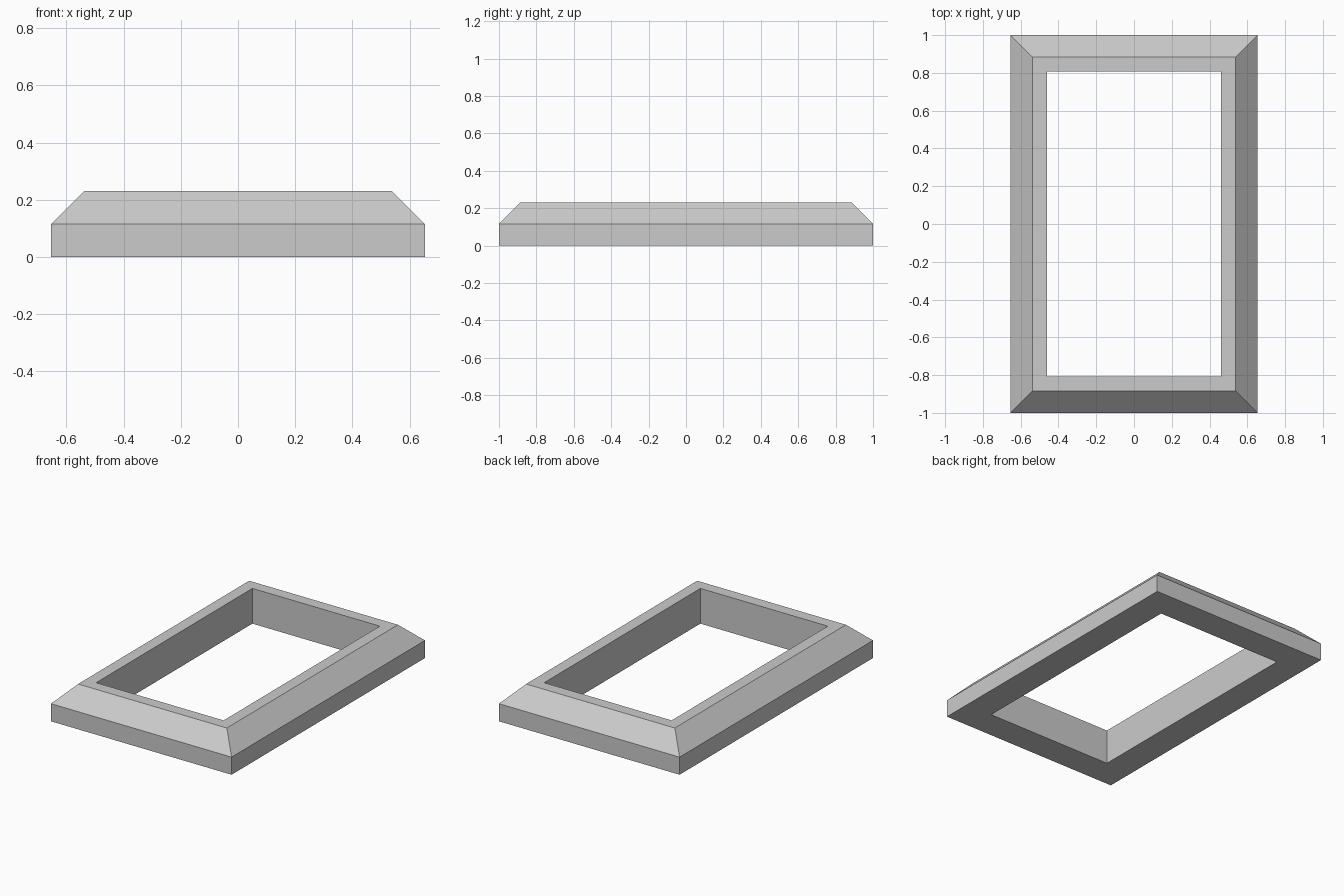
import bpy
import bmesh

cube = bpy.data.objects.get("Cube")
if cube:
    bpy.data.objects.remove(cube, do_unlink=True)

# Plain grey material
grey = bpy.data.materials.new("grey")
grey.use_nodes = True
colour = (0.6, 0.6, 0.6, 1)
grey.diffuse_color = colour
grey.node_tree.nodes["Principled BSDF"].inputs["Base Color"].default_value = colour

# Frame cross-section: (inset from the outer edge, height)
U = 1 / 26
HALF_X, HALF_Y = 17 * U, 1.0
profile = [(0, 0), (0, 3 * U), (3 * U, 6 * U), (5 * U, 6 * U), (5 * U, 0)]

# Sweep the section round the four mitred corners
bm = bmesh.new()
rings = []
for inset, z in profile:
    x, y = HALF_X - inset, HALF_Y - inset
    rings.append([bm.verts.new((sx * x, sy * y, z))
                  for sx, sy in ((-1, -1), (1, -1), (1, 1), (-1, 1))])
for i, ring in enumerate(rings):
    upper = rings[(i + 1) % len(rings)]
    for j in range(4):
        k = (j + 1) % 4
        bm.faces.new((ring[j], ring[k], upper[k], upper[j]))
bmesh.ops.recalc_face_normals(bm, faces=bm.faces)

mesh = bpy.data.meshes.new("bevelled_frame")
bm.to_mesh(mesh)
bm.free()
mesh.materials.append(grey)
frame = bpy.data.objects.new("bevelled_frame", mesh)
bpy.context.collection.objects.link(frame)
